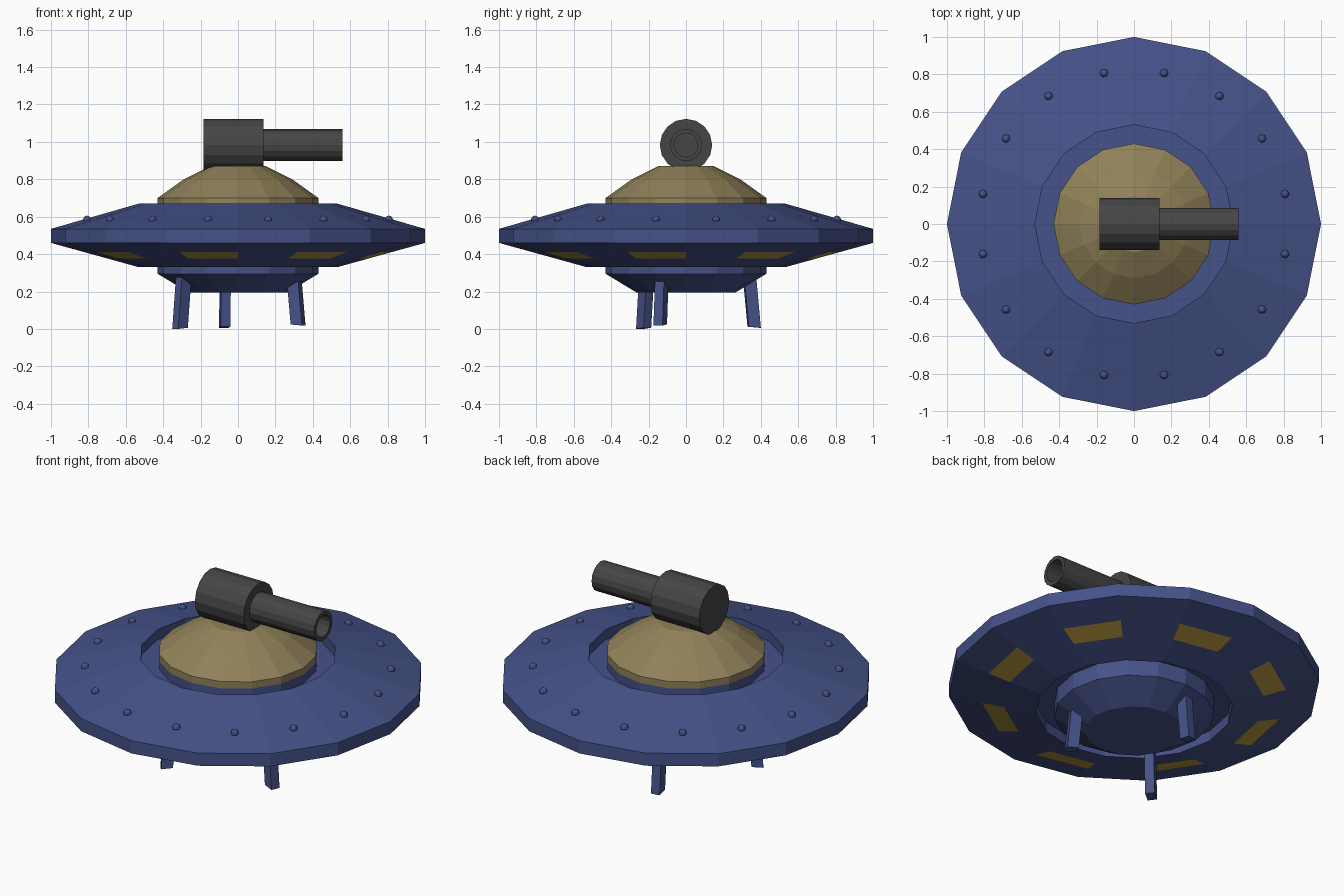
import bpy, bmesh
from math import sin, cos, pi, radians
from mathutils import Matrix, Vector

if "Cube" in bpy.data.objects:
    bpy.data.objects.remove(bpy.data.objects["Cube"])

SIDES = 16


def material(name, rgb):
    m = bpy.data.materials.new(name)
    m.diffuse_color = (*rgb, 1)
    m.use_nodes = True
    m.node_tree.nodes["Principled BSDF"].inputs["Base Color"].default_value = m.diffuse_color
    return m


BLUE = material("blue_paint", (0.06, 0.085, 0.25))
TAN = material("tan_dome", (0.28, 0.22, 0.10))
AMBER = material("amber_window", (0.48, 0.31, 0.05))
DARK = material("gunmetal", (0.06, 0.06, 0.06))


def finish(name, bm, *mats):
    bmesh.ops.recalc_face_normals(bm, faces=bm.faces)
    me = bpy.data.meshes.new(name)
    bm.to_mesh(me)
    bm.free()
    for m in mats:
        me.materials.append(m)
    ob = bpy.data.objects.new(name, me)
    bpy.context.collection.objects.link(ob)
    return ob


def lathe(name, profile, mats, matrix=Matrix(), window_band=None):
    """Revolve (radius, height) points, closing both ends with flat caps."""
    bm = bmesh.new()
    rings = [[bm.verts.new((r * cos(2 * pi * k / SIDES), r * sin(2 * pi * k / SIDES), z))
              for k in range(SIDES)] for r, z in profile]
    for i, (a, b) in enumerate(zip(rings, rings[1:])):
        for k in range(SIDES):
            n = (k + 1) % SIDES
            f = bm.faces.new((a[k], a[n], b[n], b[k]))
            if i == window_band and k % 2:
                f.material_index = 1
    bm.faces.new(rings[0])
    bm.faces.new(rings[-1])
    bm.transform(matrix)
    return finish(name, bm, *mats)


# Saucer hull with recessed centre, amber windows on alternate underside faces
def under(r):
    return (r, 0.33 + 0.13 * (r - 0.53) / 0.47)


lathe("saucer_hull",
      [(0.43, 0.66), (0.43, 0.61), (0.53, 0.61), (0.53, 0.67), (1, 0.535), (1, 0.46),
       under(0.82), under(0.70), (0.53, 0.33), (0.53, 0.39), (0.43, 0.39)],
      (BLUE, AMBER), window_band=6)

# Lower bowl and upper dome
lathe("lower_bowl", [(0.43, 0.39), (0.43, 0.295), (0.265, 0.195)], (BLUE,))
lathe("upper_dome", [(0.43, 0.66), (0.43, 0.70), (0.29, 0.80), (0.15, 0.87)], (TAN,))

# Gun: breech and hollow barrel lying along +x
along_x = Matrix.Translation((0, 0, 0.983)) @ Matrix.Rotation(pi / 2, 4, 'Y')
lathe("gun_breech", [(0.14, -0.185), (0.14, 0.135)], (DARK,), along_x)
lathe("gun_barrel", [(0.086, 0.13), (0.086, 0.56), (0.064, 0.56), (0.064, 0.25)], (DARK,), along_x)

# Rivets around the upper deck
bm = bmesh.new()
for k in range(SIDES):
    a = 2 * pi * (k + 0.5) / SIDES
    bmesh.ops.create_uvsphere(bm, u_segments=10, v_segments=6, radius=0.022,
                              matrix=Matrix.Translation((0.823 * cos(a), 0.823 * sin(a), 0.584)))
finish("deck_rivets", bm, BLUE)

# Three splayed legs
for i, angle in enumerate((98, 218, 338)):
    bm = bmesh.new()
    bmesh.ops.create_cube(bm, size=1)
    for v in bm.verts:
        top = v.co.z > 0
        v.co = Vector(((0.342 if top else 0.368) + v.co.x * 0.065, v.co.y * 0.052,
                       0.29 if top else (0.006 if v.co.x > 0 else 0.012)))
    bm.transform(Matrix.Translation((-0.02, 0, (0, -0.006, 0.012)[i])) @ Matrix.Rotation(radians(angle), 4, 'Z'))
    finish(f"landing_leg_{i + 1}", bm, BLUE)
